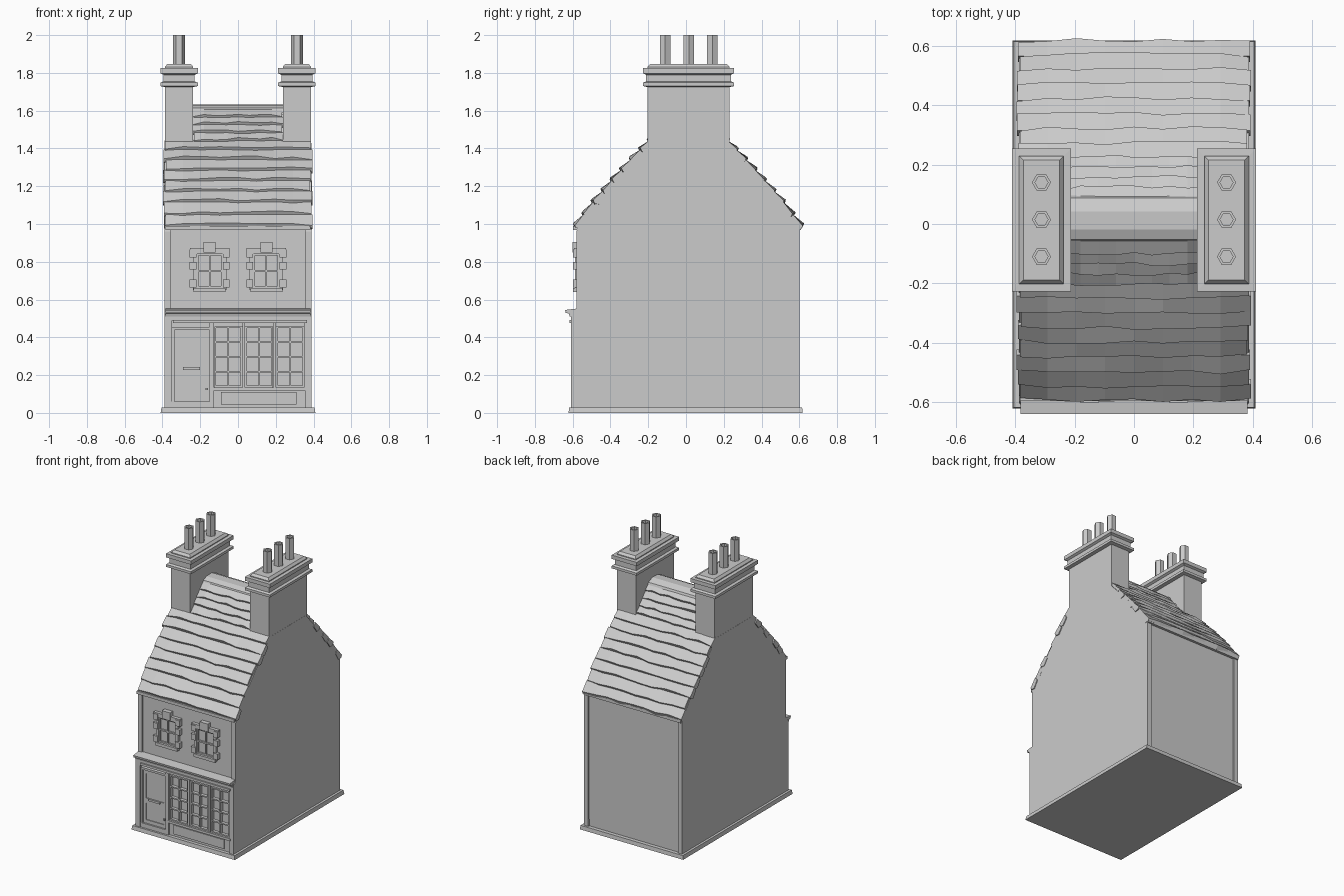
import bpy, bmesh, math, random
from mathutils import Vector

random.seed(4)
cube = bpy.data.objects.get("Cube")
if cube:
    bpy.data.objects.remove(cube, do_unlink=True)

stone = bpy.data.materials.new("plain grey")
stone.use_nodes = True
GREY = (0.6, 0.6, 0.6, 1)
stone.diffuse_color = GREY
stone.node_tree.nodes["Principled BSDF"].inputs["Base Color"].default_value = GREY


def finish(name, bm):
    bmesh.ops.recalc_face_normals(bm, faces=bm.faces)
    mesh = bpy.data.meshes.new(name)
    bm.to_mesh(mesh)
    bm.free()
    mesh.materials.append(stone)
    ob = bpy.data.objects.new(name, mesh)
    bpy.context.collection.objects.link(ob)
    return ob


def loft(bm, rings):
    """Closed solid through a list of equal-length rings."""
    rows = [[bm.verts.new(p) for p in ring] for ring in rings]
    n = len(rows[0])
    for a, b in zip(rows, rows[1:]):
        for i in range(n):
            j = (i + 1) % n
            bm.faces.new((a[i], a[j], b[j], b[i]))
    bm.faces.new(rows[0])
    bm.faces.new(rows[-1])


def rect(x0, x1, y0, y1, z):
    return [(x0, y0, z), (x1, y0, z), (x1, y1, z), (x0, y1, z)]


def boxes(name, items):
    """One object from (x0, x1, y0, y1, z0, z1) boxes."""
    bm = bmesh.new()
    for x0, x1, y0, y1, z0, z1 in items:
        loft(bm, [rect(x0, x1, y0, y1, z0), rect(x0, x1, y0, y1, z1)])
    return finish(name, bm)


def prism(name, profile, x0, x1):
    bm = bmesh.new()
    loft(bm, [[(x, y, z) for y, z in profile] for x in (x0, x1)])
    return finish(name, bm)


# Roof slope: distance from ridge line -> height
SLOPE = [(0, 1.62), (0.06, 1.605), (0.12, 1.54), (0.2, 1.44), (0.3, 1.335),
         (0.4, 1.225), (0.5, 1.11), (0.6, 0.98)]
MID = 0.012


def roof_z(d):
    for (a, za), (b, zb) in zip(SLOPE, SLOPE[1:]):
        if d <= b:
            return za + (zb - za) * (d - a) / (b - a)
    return SLOPE[-1][1]


# House body and slightly proud gable walls
slope_ds = [0.58, 0.5, 0.4, 0.3, 0.2]
front_line = [(MID - d, roof_z(d) - 0.012) for d in slope_ds]
back_line = [(MID + d, roof_z(d) - 0.012) for d in reversed(slope_ds)]
top_line = [(MID - 0.07, 1.58), (MID + 0.07, 1.58)]
prism("house_body", [(-0.575, 0.02)] + front_line + top_line + back_line + [(0.588, 0.02)],
      -0.37, 0.37)
gable = [(-0.606, 0.02), (-0.606, 0.52), (-0.58, 0.54), (-0.58, 0.96)] + front_line \
    + back_line + [(0.6, 0.97), (0.6, 0.02)]
for side, s in (("left", 1), ("right", -1)):
    prism(side + "_gable_wall", gable, s * 0.355, s * 0.388)

# Uneven ground slab
bm = bmesh.new()
loft(bm, [rect(-0.41, 0.41, -0.622, 0.618, 0), rect(-0.405, 0.405, -0.618, 0.615, 0.028)])
finish("ground_slab", bm)


# Roof courses: overlapping wedges with wavering lower edges
def course(bm, d_low, d_high, sign, half):
    rings = []
    stations = 9
    for i in range(stations):
        t = 2 * i / (stations - 1) - 1
        end = abs(t) == 1
        x = t * (half + random.uniform(-0.008, 0.008) * end)
        lip = random.uniform(0.006, 0.012) if end else random.uniform(0.014, 0.021)
        drop = random.uniform(-0.005, 0.005)
        low, high = d_low + drop, d_high
        zl, zh = roof_z(d_low) - drop, roof_z(d_high)
        pts = [(low - 0.03, zl - 0.012), (low, zl - 0.006), (low + lip * 0.7, zl + lip),
               (high + 0.004, zh + 0.006), (high - 0.015, zh - 0.02)]
        rings.append([(x, MID + sign * d, z) for d, z in pts])
    loft(bm, rings)


bm = bmesh.new()
edges = [0.595, 0.55, 0.5, 0.45, 0.4, 0.35, 0.3, 0.25, 0.205, 0.17, 0.135, 0.1, 0.065]
for sign in (-1, 1):
    for low, high in zip(edges, edges[1:]):
        course(bm, low, high, sign, 0.388 if low > 0.21 else 0.24)
finish("roof_courses", bm)
prism("roof_ridge", [(MID - 0.075, 1.59), (MID - 0.065, 1.615), (MID - 0.03, 1.63),
                     (MID + 0.03, 1.632), (MID + 0.075, 1.613), (MID + 0.085, 1.59)], -0.24, 0.24)
boxes("eaves_board", [(-0.385, 0.385, -0.597, -0.56, 0.968, 0.99),
                      (-0.385, 0.385, 0.57, 0.61, 0.968, 0.99)])

# Chimney stacks: one stepped loft each, plus three hollow hexagonal pots
STACK = [(0, 1.3), (0, 1.725), (0.024, 1.73), (0.024, 1.748), (0.008, 1.755), (0.008, 1.79),
         (0.024, 1.798), (0.024, 1.825), (0, 1.826), (0, 1.832), (-0.014, 1.848)]
for side, s in (("left", 1), ("right", -1)):
    bm = bmesh.new()
    loft(bm, [rect(s * 0.312 - 0.075 - o, s * 0.312 + 0.075 + o, -0.203 - o, 0.23 + o, z)
              for o, z in STACK])
    finish(side + "_chimney_stack", bm)
    bm = bmesh.new()
    for y in (-0.11, 0.015, 0.14):
        loft(bm, [[(s * 0.312 + r * math.cos(k * math.pi / 3), y + r * math.sin(k * math.pi / 3), z)
                   for k in range(6)]
                  for r, z in ((0.032, 1.84), (0.032, 2.0), (0.022, 2.0), (0.022, 1.9))])
    finish(side + "_chimney_pots", bm)

# Shopfront surround and moulded fascia
boxes("shopfront_surround", [(-0.385, -0.35, -0.608, -0.57, 0.02, 0.52),
                             (0.362, 0.385, -0.608, -0.57, 0.02, 0.52),
                             (-0.385, 0.385, -0.608, -0.57, 0.488, 0.53),
                             (-0.15, -0.127, -0.604, -0.57, 0.02, 0.49),
                             (-0.345, 0.365, -0.618, -0.6, 0.476, 0.492)])
prism("shop_fascia", [(-0.57, 0.51), (-0.615, 0.51), (-0.62, 0.525), (-0.637, 0.53),
                      (-0.64, 0.545), (-0.57, 0.553)], -0.383, 0.383)

# Door with frame, panels, letter slot and knob
boxes("door", [(-0.335, -0.152, -0.586, -0.57, 0.06, 0.44)])
boxes("door_frame", [(-0.35, -0.335, -0.6, -0.57, 0.03, 0.45),
                     (-0.35, -0.14, -0.6, -0.57, 0.44, 0.455),
                     (-0.35, -0.14, -0.604, -0.57, 0.025, 0.06)])
rails = [(-0.335, -0.152, -0.592, -0.58, z, z + h)
         for z, h in ((0.06, 0.025), (0.205, 0.035), (0.415, 0.025))]
stiles = [(x, x + 0.022, -0.592, -0.58, 0.06, 0.44) for x in (-0.335, -0.174)]
boxes("door_rails", rails + stiles)
boxes("door_fittings", [(-0.29, -0.2, -0.602, -0.59, 0.228, 0.242),
                        (-0.172, -0.16, -0.602, -0.59, 0.12, 0.132)])

# Three shop windows, each two panes wide and four high
bars = []
for x in (-0.125, 0.038, 0.202):
    w, z0, z1 = 0.148, 0.135, 0.458
    bars += [(x + k * (w - 0.009) / 2, x + k * (w - 0.009) / 2 + 0.009, -0.596, -0.57, z0, z1)
             for k in range(3)]
    bars += [(x, x + w, -0.596, -0.57, z0 + k * (z1 - z0 - 0.009) / 4,
              z0 + k * (z1 - z0 - 0.009) / 4 + 0.009) for k in range(5)]
boxes("shop_window_bars", bars)
boxes("shop_window_posts", [(x, x + 0.014, -0.604, -0.57, 0.13, 0.476)
                            for x in (0.0235, 0.187, 0.35)])
boxes("shop_window_sill", [(-0.13, 0.365, -0.61, -0.57, 0.118, 0.135)])
boxes("stall_riser", [(-0.13, 0.365, -0.594, -0.57, 0.02, 0.12)])
boxes("stall_riser_panel", [(-0.09, 0.31, -0.602, -0.59, 0.045, 0.11)])

# Upper windows with toothed stone surrounds
for side, c in (("left", 0.15), ("right", -0.15)):
    blocks = [(c - 0.105, c + 0.105, -0.593, -0.57, 0.842, 0.873),
              (c - 0.032, c + 0.032, -0.602, -0.57, 0.848, 0.905),
              (c - 0.085, c + 0.085, -0.598, -0.57, 0.64, 0.662)]
    for s in (-1, 1):
        xs = lambda a, b: sorted((c + s * a, c + s * b))
        blocks.append((*xs(0.068, 0.088), -0.588, -0.57, 0.65, 0.85))
        blocks += [(*xs(0.07, 0.106), -0.597, -0.57, z, z + 0.042) for z in (0.665, 0.758, 0.822)]
    boxes(side + "_window_surround", blocks)
    sash = [(c - 0.068 + k * 0.064, c - 0.06 + k * 0.064, -0.582, -0.57, 0.662, 0.842)
            for k in range(3)]
    sash += [(c - 0.068, c + 0.068, -0.582, -0.57, z, z + 0.01) for z in (0.662, 0.747, 0.832)]
    boxes(side + "_window_sash", sash)
